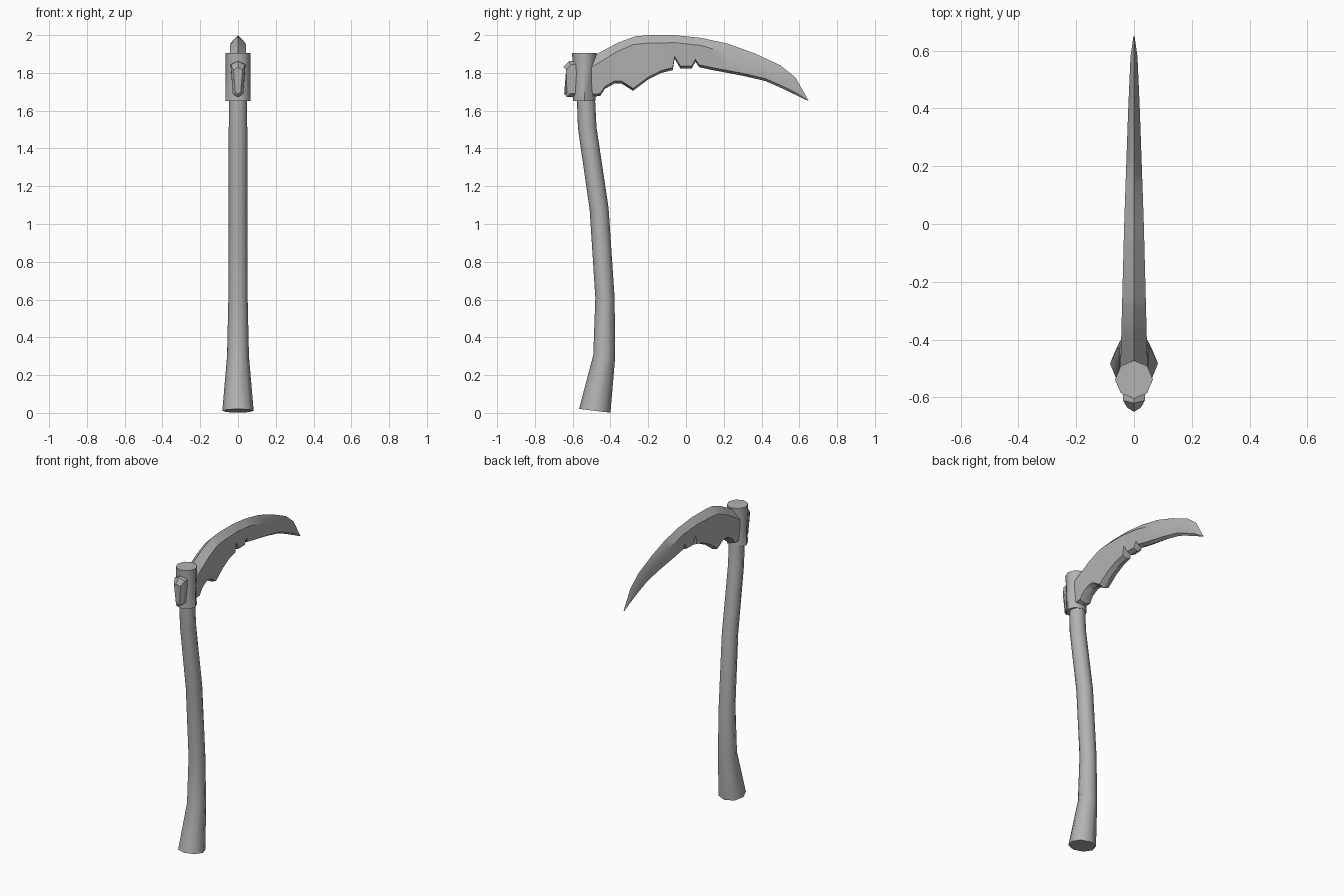
import bpy, math

cube = bpy.data.objects.get("Cube")
if cube:
    bpy.data.objects.remove(cube, do_unlink=True)

grey = bpy.data.materials.new("plain grey")
grey.use_nodes = True
colour = (0.45, 0.45, 0.45, 1)
grey.diffuse_color = colour
grey.node_tree.nodes["Principled BSDF"].inputs["Base Color"].default_value = colour


def loft(name, rings, angle):
    """Skin closed rings of equal length and cap both ends."""
    n = len(rings[0])
    verts = [p for ring in rings for p in ring]
    faces = [(a * n + i, a * n + (i + 1) % n, (a + 1) * n + (i + 1) % n, (a + 1) * n + i)
             for a in range(len(rings) - 1) for i in range(n)]
    faces += [tuple(reversed(range(n))), tuple(range(len(verts) - n, len(verts)))]
    mesh = bpy.data.meshes.new(name)
    mesh.from_pydata(verts, [], faces)
    mesh.materials.append(grey)
    obj = bpy.data.objects.new(name, mesh)
    bpy.context.collection.objects.link(obj)
    bpy.ops.object.select_all(action='DESELECT')
    obj.select_set(True)
    bpy.context.view_layer.objects.active = obj
    bpy.ops.object.mode_set(mode='EDIT')
    bpy.ops.mesh.select_all(action='SELECT')
    bpy.ops.mesh.normals_make_consistent(inside=False)
    bpy.ops.object.mode_set(mode='OBJECT')
    bpy.ops.object.shade_smooth_by_angle(angle=math.radians(angle))
    return obj


def octagon(y, z, rx, ry, slope=0):
    ring = []
    for i in range(8):
        a = math.tau * i / 8
        dy = ry * math.sin(a)
        ring.append((rx * math.cos(a), y + dy, z + slope * dy))
    return ring


def interp(line, y):
    for (y0, z0), (y1, z1) in zip(line, line[1:]):
        if y <= y1:
            return z0 + (z1 - z0) * (y - y0) / (y1 - y0)
    return line[-1][1]


# Bent wooden handle: y, z, radius, slope of each section
handle = [(-.483, .011, .083, -.12), (-.433, .30, .058, -.1), (-.429, .61, .051, .02),
          (-.46, 1.08, .05, .1), (-.523, 1.51, .049, .08), (-.53, 1.67, .048, 0)]
loft("handle", [octagon(y, z, r, r, s) for y, z, r, s in handle], 50)

# Waisted collar that holds the blade
loft("collar", [octagon(-.538, 1.65, .065, .06), octagon(-.54, 1.79, .065, .052),
                octagon(-.538, 1.905, .065, .066)], 50)

# Faceted wedge on the front of the collar
back = [(0, -.57, 1.865), (.04, -.57, 1.845), (.028, -.57, 1.69), (0, -.57, 1.67)]
mid = [(0, -.62, 1.862), (.038, -.61, 1.843), (.028, -.61, 1.69), (0, -.63, 1.672)]
front = [(0, -.65, 1.83), (.024, -.635, 1.815), (.014, -.63, 1.697), (0, -.645, 1.688)]
wedge_rings = [half + [(-x, y, z) for x, y, z in half[2:0:-1]] for half in (back, mid, front)]
loft("wedge", wedge_rings, 20)

# Curved blade: spine, bevel line and notched cutting edge as (y, z) lines
spine = [(-.5, 1.885), (-.36, 1.96), (-.27, 1.993), (-.2, 2), (-.06, 2), (.08, 1.985),
         (.22, 1.955), (.36, 1.905), (.5, 1.84), (.58, 1.775), (.65, 1.65)]
bevel = [(-.5, 1.83), (-.37, 1.91), (-.28, 1.95), (-.2, 1.958), (-.06, 1.96), (.08, 1.945),
         (.22, 1.905), (.36, 1.85), (.5, 1.785), (.58, 1.728), (.65, 1.65)]
edge = [(-.5, 1.675), (-.455, 1.677), (-.43, 1.715), (-.38, 1.743), (-.34, 1.743), (-.28, 1.705),
        (-.2, 1.765), (-.13, 1.8), (-.07, 1.815), (-.06, 1.875), (-.03, 1.823), (.03, 1.823),
        (.05, 1.86), (.07, 1.83), (.14, 1.815), (.3, 1.785), (.42, 1.757), (.5, 1.722),
        (.65, 1.65)]
width = [(-.5, .047), (0, .034), (.4, .02), (.58, .012), (.65, .002)]
sections = []
for y in sorted({p[0] for p in spine + bevel + edge}):
    w, top, side, low = (interp(line, y) for line in (width, spine, bevel, edge))
    lip = min(low + .013, (low + side) / 2)
    sections.append([(0, y, top), (w, y, side), (w * .85, y, lip), (0, y, low),
                     (-w * .85, y, lip), (-w, y, side)])
loft("blade", sections, 30)
